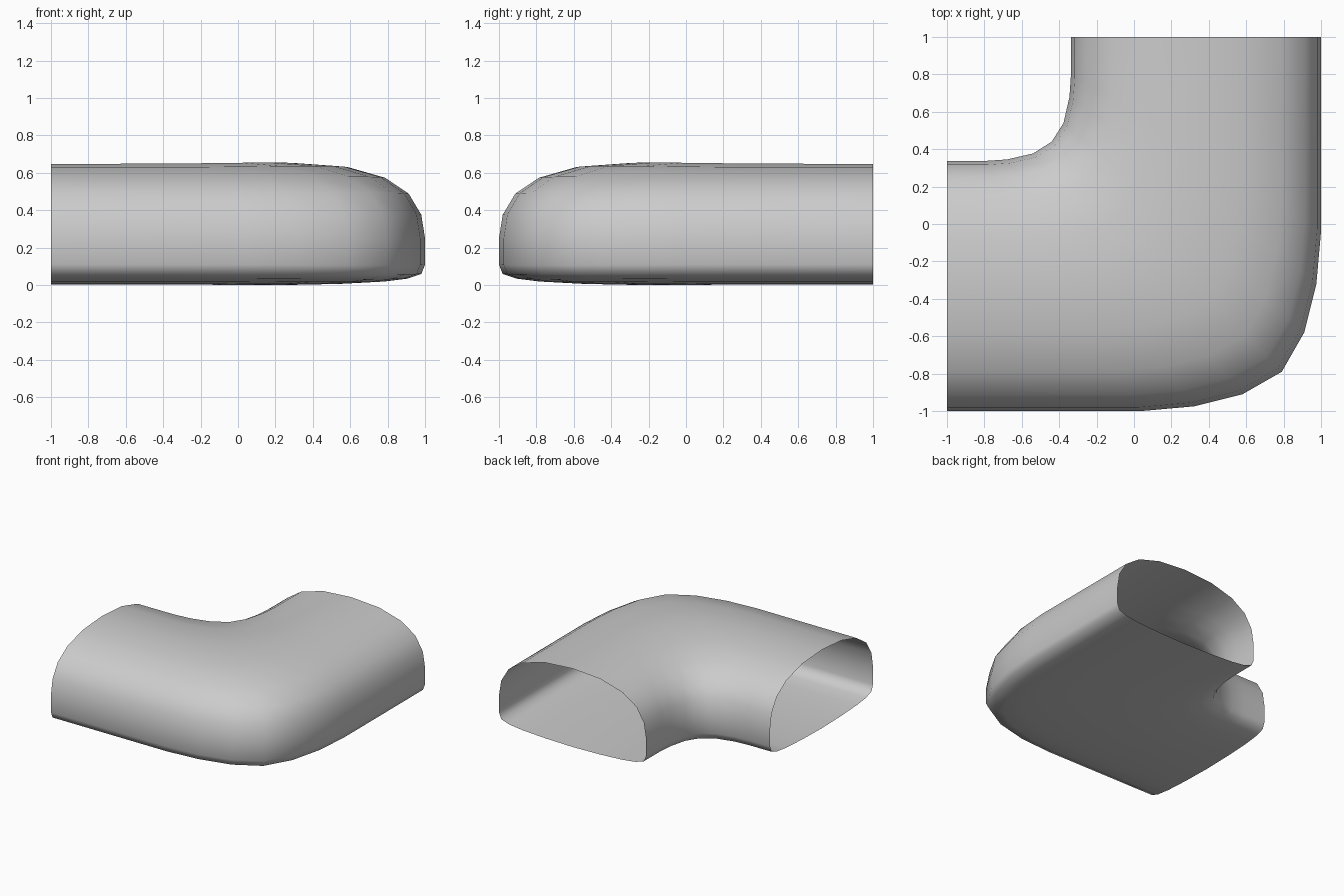
import bpy
import bmesh

cube = bpy.data.objects.get("Cube")
if cube:
    bpy.data.objects.remove(cube)

# One grey material
grey = bpy.data.materials.new("light grey")
grey.use_nodes = True
colour = (0.6, 0.6, 0.6, 1)
grey.diffuse_color = colour
grey.node_tree.nodes["Principled BSDF"].inputs["Base Color"].default_value = colour

# Half cross-section from crown to floor: (share of half width, height)
HALF = [(0, 0.648), (0.38, 0.63), (0.68, 0.573), (0.87, 0.487), (0.97, 0.375),
        (1, 0.25), (1, 0.11), (0.97, 0.06), (0.86, 0.035), (0.68, 0.02),
        (0.37, 0.009), (0, 0.004)]
section = HALF + [(-t, z) for t, z in HALF[-2:0:-1]]

# Stations up to the mitre: (inner edge, outer edge, swell of the bend)
STATIONS = [((-1, 0.337), (-1, -1), 0),
            ((-0.8, 0.337), (0.04, -1), 0.15),
            ((-0.68, 0.345), (0.32, -0.975), 0.5),
            ((-0.54, 0.377), (0.58, -0.91), 0.85),
            ((-0.44, 0.44), (0.79, -0.79), 1)]


def mirrored(p):
    """Reflect a plan point across the mitre line."""
    return (-p[1], -p[0])


stations = STATIONS + [(mirrored(i), mirrored(o), s) for i, o, s in STATIONS[-2::-1]]

# Sweep the section round the bend as an open-ended shell
bm = bmesh.new()
rings = []
for inner, outer, swell in stations:
    ring = []
    for t, z in section:
        f = (t + 1) / 2
        x = inner[0] + (outer[0] - inner[0]) * f
        y = inner[1] + (outer[1] - inner[1]) * f
        height = z + swell * (0.007 if z > 0.3 else -0.004)
        ring.append(bm.verts.new((x, y, height)))
    rings.append(ring)

n = len(section)
for a, b in zip(rings, rings[1:]):
    for k in range(n):
        j = (k + 1) % n
        bm.faces.new((a[k], a[j], b[j], b[k]))

# Turn the shell's faces outward, judged by a crown face
bm.normal_update()
crown = max(bm.faces, key=lambda f: f.calc_center_median().z)
if crown.normal.z < 0:
    bmesh.ops.reverse_faces(bm, faces=bm.faces[:])
for face in bm.faces:
    face.smooth = True

mesh = bpy.data.meshes.new("elbow_duct")
bm.to_mesh(mesh)
bm.free()
mesh.materials.append(grey)
duct = bpy.data.objects.new("elbow_duct", mesh)
bpy.context.collection.objects.link(duct)
